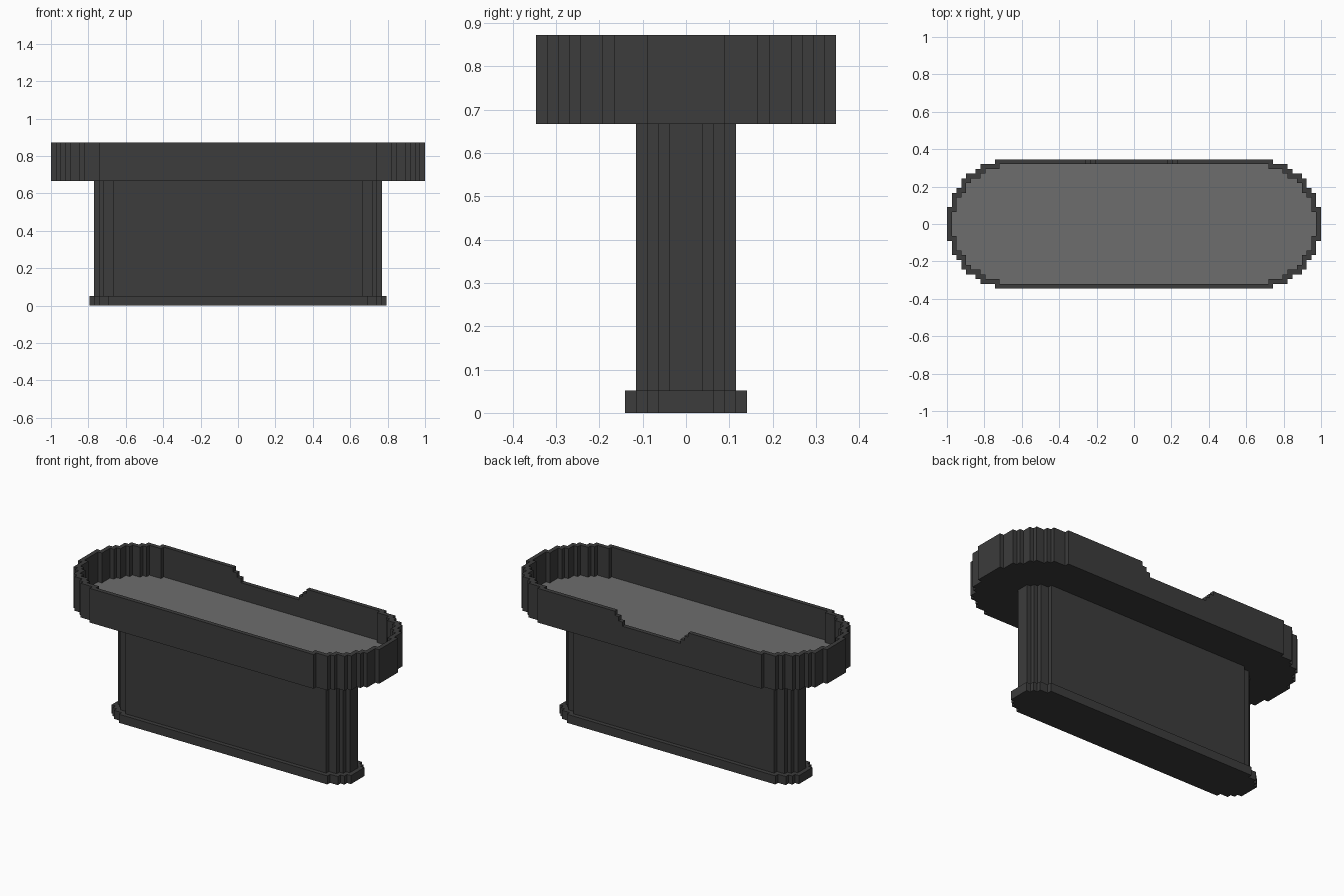
import bpy
import bmesh

cube = bpy.data.objects.get("Cube")
if cube:
    bpy.data.objects.remove(cube, do_unlink=True)

U = 2 / 78  # one block of the stepped design


def material(name, value):
    m = bpy.data.materials.new(name)
    m.use_nodes = True
    colour = (value, value, value, 1)
    m.diffuse_color = colour
    m.node_tree.nodes["Principled BSDF"].inputs["Base Color"].default_value = colour
    return m


DARK = material("dark grey", 0.045)
LIGHT = material("mid grey", 0.155)


def outline(corners, inset=0):
    """Closed counter-clockwise stepped outline from the corners of one quadrant."""
    quad = []
    for i, (x, y) in enumerate(corners):
        quad.append((x - inset, y - inset))
        if i + 1 < len(corners):
            quad.append((corners[i + 1][0] - inset, y - inset))
    back = quad[::-1]
    return (quad + [(-x, y) for x, y in back]
            + [(-x, -y) for x, y in quad] + [(x, -y) for x, y in back])


def build(name, rings, top_material=0):
    """Stack matching rings of (outline, height), bridge them and cap both ends."""
    bm = bmesh.new()
    loops = [[bm.verts.new((x * U, y * U, z * U)) for x, y in pts] for pts, z in rings]
    n = len(loops[0])
    bm.faces.new(loops[0][::-1])
    for a, b in zip(loops, loops[1:]):
        for i in range(n):
            j = (i + 1) % n
            bm.faces.new((a[i], a[j], b[j], b[i]))
    bm.faces.new(loops[-1]).material_index = top_material
    me = bpy.data.meshes.new(name)
    bm.to_mesh(me)
    bm.free()
    me.materials.append(DARK)
    me.materials.append(LIGHT)
    ob = bpy.data.objects.new(name, me)
    bpy.context.collection.objects.link(ob)
    return ob


# Foot and pedestal
post_steps = [(30, 1.5), (29, 2.5), (28, 3.5), (26, 4.5)]
foot = outline(post_steps, -1)
post = outline(post_steps)
build("foot", [(foot, 0), (foot, 2)])
build("pedestal", [(post, 2), (post, 26)])

# Tray with a thin rim and a lighter floor
tray_steps = [(39, 3.5), (38, 6.5), (37, 7.5), (36, 9.5),
              (35, 10.5), (33, 11.5), (32, 12.5), (29, 13.5)]
outer, inner = outline(tray_steps), outline(tray_steps, 1)
tray = build("tray", [(outer, 26), (outer, 34), (inner, 34), (inner, 27)], 1)

# Stepped opening in the back rim
profile = [(-8, 31), (7, 31), (7, 32), (8, 32), (8, 33), (9, 33),
           (9, 36), (-10, 36), (-10, 33), (-9, 33), (-9, 32), (-8, 32)]
bm = bmesh.new()
face = bm.faces.new([bm.verts.new((x * U, 11 * U, z * U)) for x, z in profile])
side = bmesh.ops.extrude_face_region(bm, geom=[face])["geom"]
bmesh.ops.translate(bm, vec=(0, 4 * U, 0),
                    verts=[g for g in side if isinstance(g, bmesh.types.BMVert)])
bmesh.ops.recalc_face_normals(bm, faces=bm.faces)
me = bpy.data.meshes.new("rim_cutter")
bm.to_mesh(me)
bm.free()
me.materials.append(DARK)
cutter = bpy.data.objects.new("rim_cutter", me)
cutter.hide_render = True
bpy.context.collection.objects.link(cutter)

cut = tray.modifiers.new("rim_opening", 'BOOLEAN')
cut.operation = 'DIFFERENCE'
cut.solver = 'EXACT'
cut.object = cutter
bpy.context.view_layer.objects.active = tray
bpy.ops.object.modifier_apply(modifier=cut.name)
bpy.data.objects.remove(cutter, do_unlink=True)
